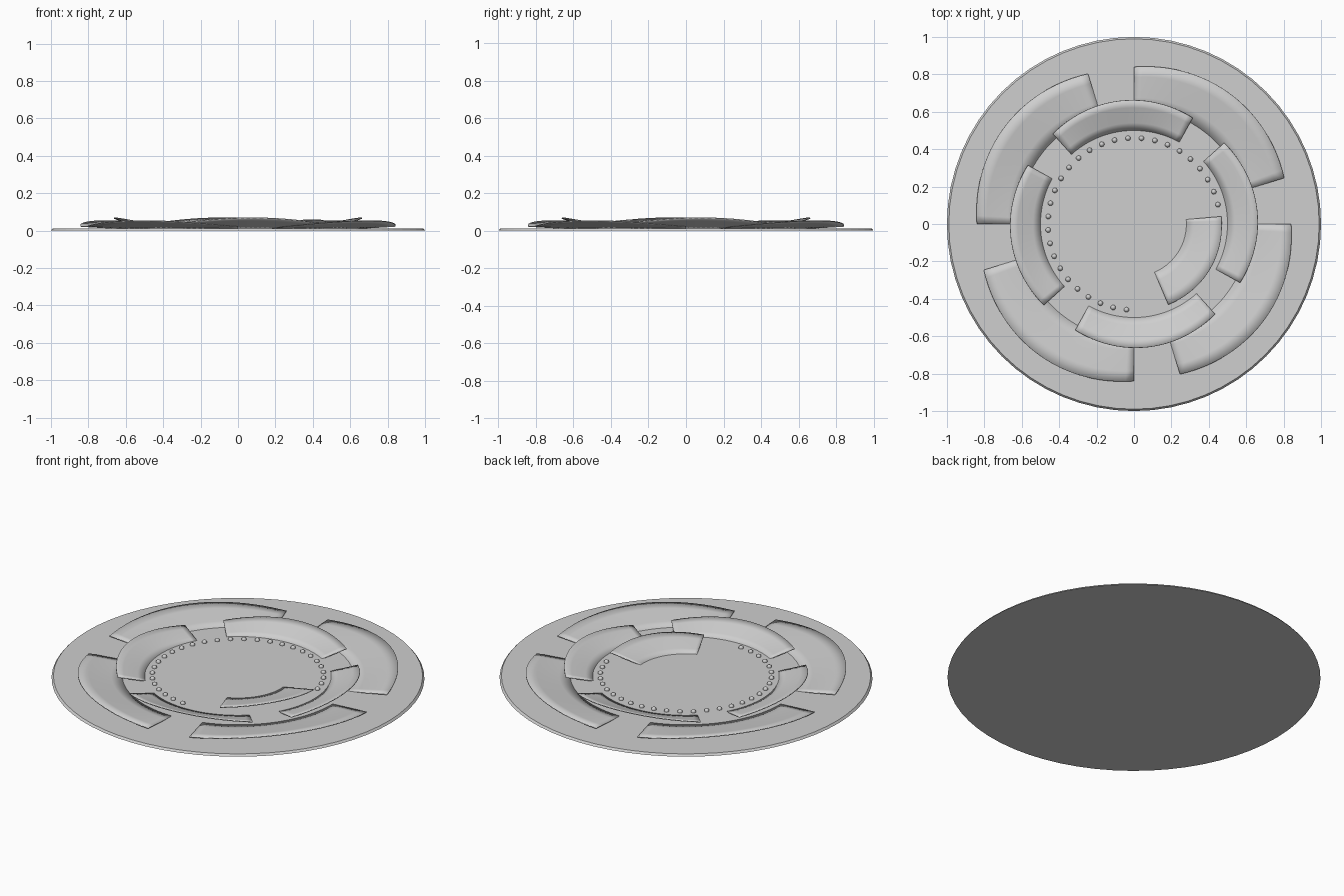
import bpy
import bmesh
from math import sin, cos, pi, radians

cube = bpy.data.objects.get("Cube")
if cube:
    bpy.data.objects.remove(cube, do_unlink=True)

grey = bpy.data.materials.new("light_grey")
grey.use_nodes = True
GREY = (0.62, 0.62, 0.62, 1)
grey.diffuse_color = GREY
grey.node_tree.nodes["Principled BSDF"].inputs["Base Color"].default_value = GREY

BASE_Z = 0.012


def finish(name, bm):
    mesh = bpy.data.meshes.new(name)
    bm.normal_update()
    bm.to_mesh(mesh)
    bm.free()
    obj = bpy.data.objects.new(name, mesh)
    bpy.context.collection.objects.link(obj)
    mesh.materials.append(grey)
    return obj


def petal(name, start, span, r_in, r_end, r_mid, z_end, z_mid):
    """Thin curved plate that lifts off the disc towards its outer edge."""
    bm = bmesh.new()
    steps, rings = 24, 4
    grid = []
    for i in range(steps + 1):
        t = i / steps
        arch = sin(pi * t)
        a = radians(start - span * t)
        r_out = r_end + (r_mid - r_end) * arch
        z_out = z_end + (z_mid - z_end) * arch
        row = []
        for j in range(rings + 1):
            s = j / rings
            r = r_in + (r_out - r_in) * s
            row.append(bm.verts.new((r * cos(a), r * sin(a),
                                     BASE_Z + (z_out - BASE_Z) * s)))
        grid.append(row)
    for a, b in zip(grid, grid[1:]):
        for j in range(rings):
            bm.faces.new((a[j], b[j], b[j + 1], a[j + 1]))
    bmesh.ops.recalc_face_normals(bm, faces=bm.faces)
    if sum(f.normal.z for f in bm.faces) < 0:
        bmesh.ops.reverse_faces(bm, faces=bm.faces)
    obj = finish(name, bm)
    solid = obj.modifiers.new("thickness", "SOLIDIFY")
    solid.thickness = 0.005
    solid.offset = -1
    obj.data.shade_smooth()
    bpy.ops.object.select_all(action="DESELECT")
    obj.select_set(True)
    bpy.context.view_layer.objects.active = obj
    bpy.ops.object.shade_smooth_by_angle(angle=radians(30))
    return obj


# base disc
bm = bmesh.new()
bmesh.ops.create_cone(bm, cap_ends=True, segments=64, radius1=1.0,
                      radius2=0.99, depth=BASE_Z)
bmesh.ops.translate(bm, verts=bm.verts, vec=(0, 0, BASE_Z / 2))
finish("base_disc", bm)

# two rings of four lifted plates, and one inner plate
for k in range(4):
    petal(f"outer_plate_{k + 1}", 90 * k, 73, 0.62, 0.84, 0.865, 0.025, 0.055)
    petal(f"middle_plate_{k + 1}", 42 + 90 * k, 71, 0.5, 0.648, 0.662, 0.042, 0.07)
petal("inner_plate", 5, 72, 0.28, 0.468, 0.472, 0.042, 0.06)

# ring of small beads
bm = bmesh.new()
for k in range(29):
    a = radians(13 + 9 * k)
    made = bmesh.ops.create_uvsphere(bm, u_segments=10, v_segments=6, radius=0.014)
    bmesh.ops.translate(bm, verts=made["verts"],
                        vec=(0.46 * cos(a), 0.46 * sin(a), BASE_Z + 0.002))
beads = finish("bead_ring", bm)
beads.data.shade_smooth()
